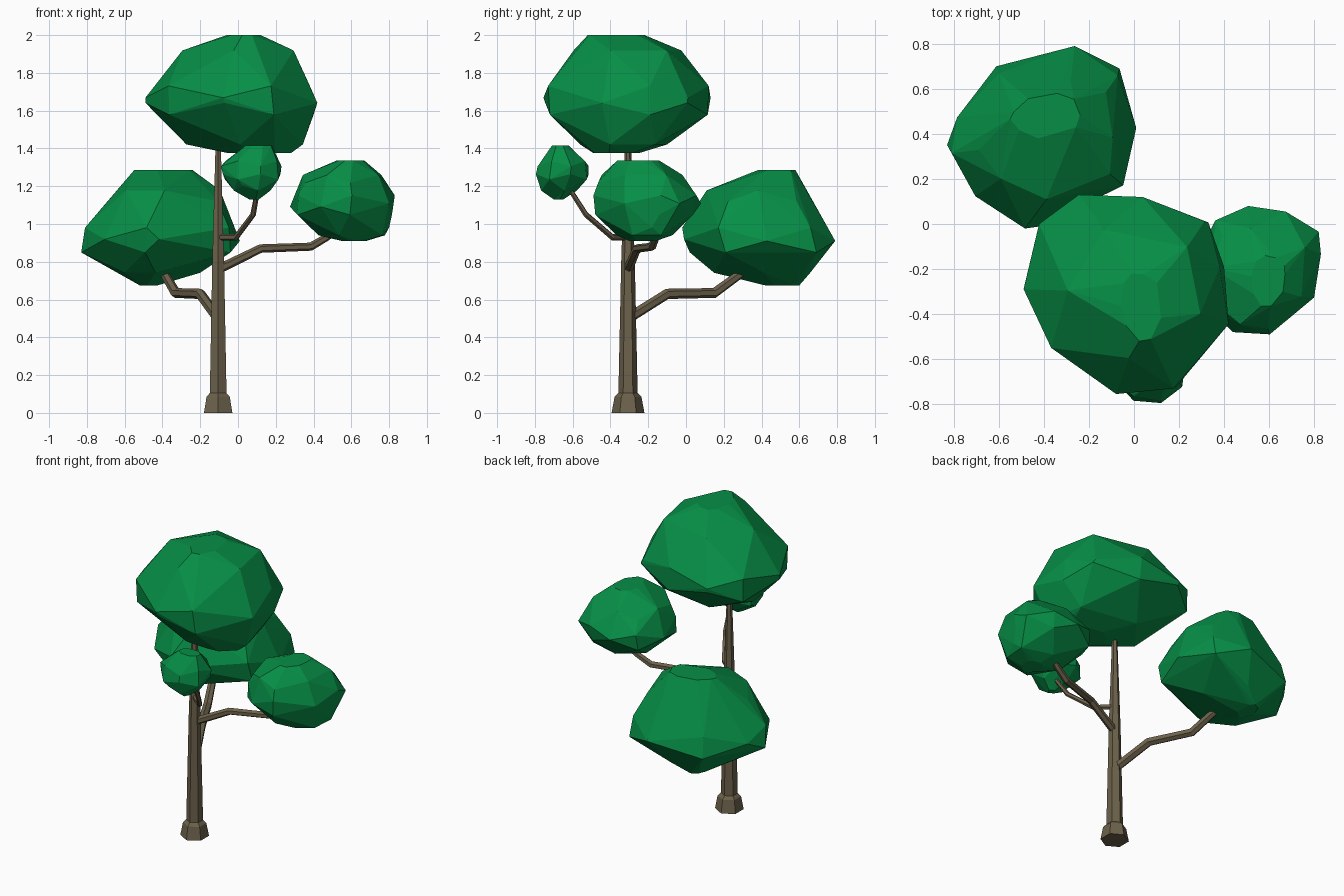
import bpy, bmesh, math
from mathutils import Vector

if "Cube" in bpy.data.objects:
    bpy.data.objects.remove(bpy.data.objects["Cube"])


def material(name, rgb):
    m = bpy.data.materials.new(name)
    m.diffuse_color = (*rgb, 1)
    m.use_nodes = True
    m.node_tree.nodes["Principled BSDF"].inputs["Base Color"].default_value = m.diffuse_color
    return m


leaf = material("leaf green", (0.002, 0.275, 0.062))
bark = material("bark brown", (0.15, 0.12, 0.07))


def finish(bm, name, mat):
    bmesh.ops.recalc_face_normals(bm, faces=bm.faces)
    me = bpy.data.meshes.new(name)
    bm.to_mesh(me)
    bm.free()
    me.materials.append(mat)
    ob = bpy.data.objects.new(name, me)
    bpy.context.collection.objects.link(ob)


def limb(name, path, radii, sides=6):
    """Tapered faceted tube along a path."""
    bm = bmesh.new()
    pts = [Vector(p) for p in path]
    rings = []
    for i, p in enumerate(pts):
        a = (p - pts[i - 1]).normalized() if i else Vector()
        b = (pts[i + 1] - p).normalized() if i + 1 < len(pts) else Vector()
        q = (a + b).to_track_quat('Z', 'Y')
        ring = []
        for k in range(sides):
            t = 2 * math.pi * k / sides + math.pi / 2
            ring.append(bm.verts.new(p + q @ Vector((math.cos(t), math.sin(t), 0)) * radii[i]))
        rings.append(ring)
    for lo, hi in zip(rings, rings[1:]):
        for k in range(sides):
            n = (k + 1) % sides
            bm.faces.new((lo[k], lo[n], hi[n], hi[k]))
    bm.faces.new(rings[0])
    bm.faces.new(rings[-1])
    finish(bm, name, bark)


def crown(name, plan, levels):
    """Faceted hull: the plan outline is fitted to x/y limits at each height."""
    xs, ys = [p[0] for p in plan], [p[1] for p in plan]
    bm = bmesh.new()
    last = len(levels) - 1
    height = levels[-1][0] - levels[0][0]
    for j, (z, x0, x1, y0, y1) in enumerate(levels):
        for i, (px, py) in enumerate(plan):
            u = (px - min(xs)) / (max(xs) - min(xs)) - 0.5
            v = (py - min(ys)) / (max(ys) - min(ys)) - 0.5
            # stagger heights for irregular facets, pull in the shoulder points that rise
            dz = 0 if j in (0, last) else 0.05 * height * (-1) ** (i + j)
            s = 0.92 if (j == 1 and dz < 0) or (j == last - 1 and dz > 0) else 1
            bm.verts.new(((x0 + x1) / 2 + u * s * (x1 - x0),
                          (y0 + y1) / 2 + v * s * (y1 - y0), z + dz * s))
    hull = bmesh.ops.convex_hull(bm, input=bm.verts)
    junk = {g for g in hull["geom_interior"] + hull["geom_unused"]
            if isinstance(g, bmesh.types.BMVert)}
    bmesh.ops.delete(bm, geom=list(junk), context='VERTS')
    bmesh.ops.remove_doubles(bm, verts=bm.verts, dist=0.025)
    bmesh.ops.dissolve_limit(bm, angle_limit=math.radians(6), verts=bm.verts, edges=bm.edges)
    finish(bm, name, leaf)


# Trunk with flared foot
TX, TY = -0.105, -0.307
limb("trunk", [(TX, TY, z) for z in (0, 0.085, 0.105, 0.8, 1.45)],
     (0.087, 0.071, 0.051, 0.036, 0.015))

# Branches
limb("left_branch", [(TX, TY, 0.50), (-0.20, -0.10, 0.63), (-0.33, 0.15, 0.635),
                     (-0.385, 0.28, 0.73), (-0.43, 0.37, 0.82)],
     (0.028, 0.028, 0.027, 0.024, 0.018))
limb("right_branch", [(TX, TY, 0.76), (0.12, -0.26, 0.87), (0.385, -0.18, 0.88),
                      (0.47, -0.16, 0.93), (0.54, -0.14, 0.98)],
     (0.025, 0.023, 0.022, 0.02, 0.016))
limb("front_branch", [(TX, TY, 0.93), (-0.01, -0.39, 0.93), (0.08, -0.53, 1.05),
                      (0.10, -0.60, 1.16), (0.11, -0.63, 1.22)],
     (0.018, 0.017, 0.015, 0.013, 0.01))

# Leaf crowns
crown("top_crown",
      [(-.24, .14), (.05, .13), (.33, .02), (.40, -.18), (.42, -.44), (.19, -.72),
       (-.07, -.745), (-.365, -.54), (-.49, -.28), (-.42, .01)],
      [(1.375, -.05, .28, -.49, -.25), (1.45, -.30, .37, -.58, -.08),
       (1.61, -.49, .42, -.745, .125), (1.70, -.49, .40, -.755, .13),
       (1.89, -.32, .32, -.62, .0), (2.0, -.06, .12, -.52, -.22)])
crown("left_crown",
      [(-.26, .795), (-.06, .69), (.015, .41), (-.035, .18), (-.42, -.01), (-.49, -.02),
       (-.72, .13), (-.83, .33), (-.785, .46), (-.61, .70)],
      [(.675, -.52, -.42, .42, .60), (.77, -.68, -.18, .12, .68),
       (.88, -.83, .01, .02, .79), (.95, -.81, .0, -.02, .76),
       (1.15, -.69, -.07, .08, .66), (1.285, -.55, -.24, .38, .58)])
crown("right_crown",
      [(.505, .085), (.67, .06), (.815, -.03), (.825, -.13), (.795, -.325), (.60, -.49),
       (.445, -.49), (.32, -.35), (.28, -.15), (.36, .02)],
      [(.91, .55, .68, -.30, -.16), (.96, .41, .80, -.38, -.06),
       (1.07, .275, .815, -.48, .06), (1.13, .28, .83, -.49, .08),
       (1.24, .325, .785, -.465, .0), (1.335, .52, .67, -.365, -.14)])
crown("front_crown",
      [(math.cos(t * math.pi / 4 + .3), math.sin(t * math.pi / 4 + .3)) for t in range(8)],
      [(1.13, .06, .11, -.70, -.65), (1.19, -.03, .18, -.775, -.57),
       (1.25, -.08, .225, -.795, -.515), (1.32, -.09, .23, -.785, -.515),
       (1.415, .04, .18, -.71, -.62)])
